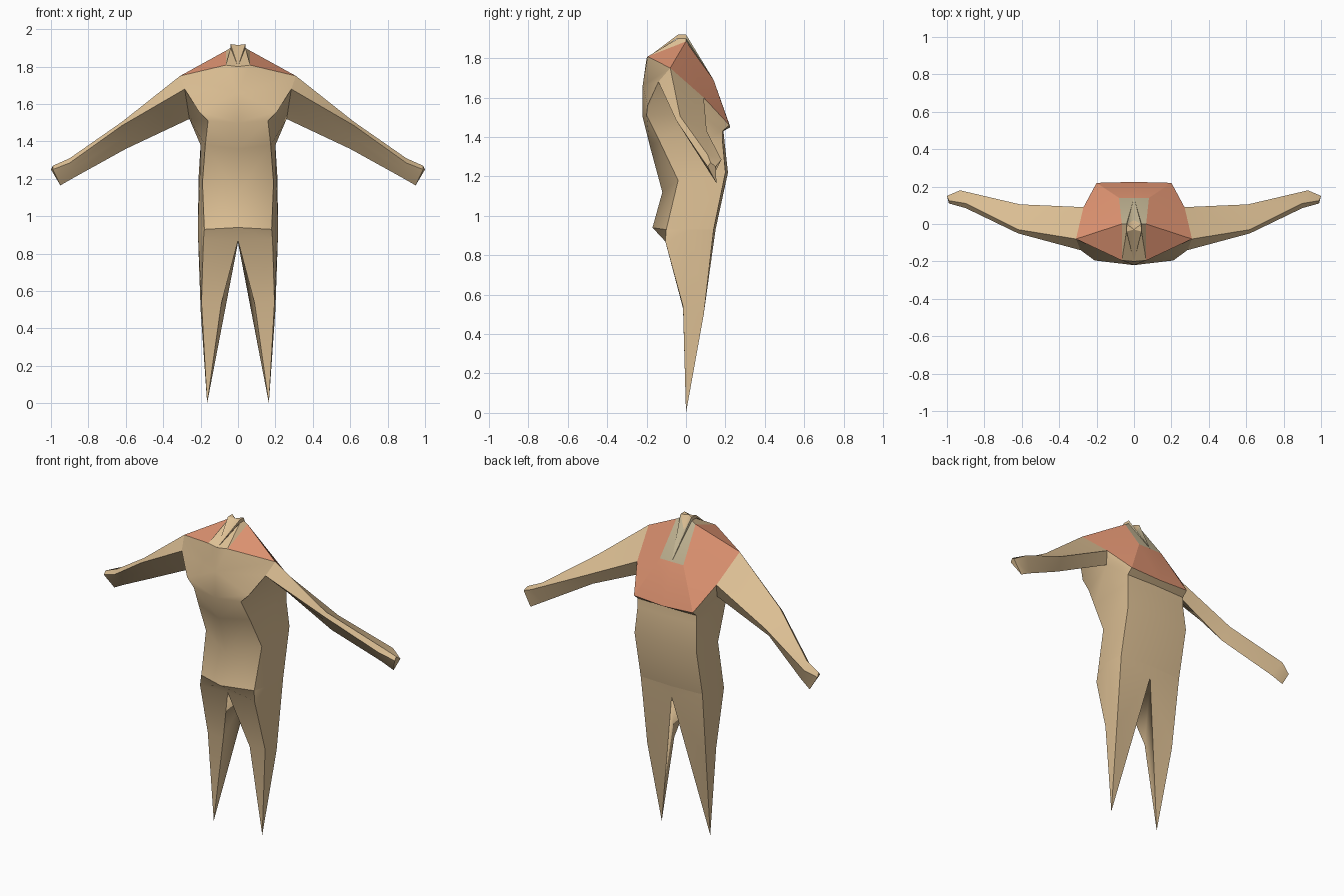
import bpy, bmesh, math

if "Cube" in bpy.data.objects:
    bpy.data.objects.remove(bpy.data.objects["Cube"])


def material(name, colour):
    m = bpy.data.materials.new(name)
    m.diffuse_color = (*colour, 1)
    m.use_nodes = True
    m.node_tree.nodes["Principled BSDF"].inputs["Base Color"].default_value = m.diffuse_color
    return m


TAN = material("tan cloth", (0.73, 0.53, 0.30))
SALMON = material("salmon cloth", (0.75, 0.30, 0.17))
GREY = material("grey tan lining", (0.55, 0.47, 0.30))


def build(name, points, faces, angle=35, accents=None):
    """Half part from named points, mirrored across x = 0."""
    bm = bmesh.new()
    v = {k: bm.verts.new(p) for k, p in points.items()}
    for f in faces:
        keys = f.split()
        face = bm.faces.new([v[k] for k in keys])
        face.material_index = (accents or {}).get(f, 0)
    bmesh.ops.recalc_face_normals(bm, faces=bm.faces)
    me = bpy.data.meshes.new(name)
    bm.to_mesh(me)
    bm.free()
    for m in (TAN, SALMON, GREY):
        me.materials.append(m)
    me.shade_smooth()
    me.set_sharp_from_angle(angle=math.radians(angle))
    ob = bpy.data.objects.new(name, me)
    bpy.context.collection.objects.link(ob)
    mod = ob.modifiers.new("mirror", 'MIRROR')
    mod.merge_threshold = 0.002
    return ob


# points shared between neighbouring parts
hem_mid, hem_edge = (0, -.17, .94), (.18, -.10, .93)
hem_side, hem_back, hem_back_mid = (.215, .03, .93), (.21, .14, .93), (0, .15, .93)
arm_top, arm_front = (.31, -.08, 1.75), (.285, -.14, 1.68)
arm_low, arm_back = (.26, .07, 1.52), (.27, .09, 1.60)
neck_front, neck_edge = (0, -.2, 1.80), (.065, -.195, 1.808)
cape, cape_mid = (.20, .22, 1.46), (0, .225, 1.45)

# torso: rings from hem to chest, columns run front centre to back centre
rings = [
    [hem_mid, hem_edge, hem_side, hem_back, hem_back_mid],
    [(0, -.12, 1.12), (.19, -.04, 1.18), (.205, .08, 1.20), (.21, .20, 1.22), (0, .213, 1.22)],
    [(0, -.185, 1.36), (.175, -.135, 1.38), (.20, .07, 1.38), (.20, .185, 1.38), (0, .195, 1.38)],
    [(0, -.22, 1.5), (.16, -.20, 1.51), arm_low, (.20, .185, 1.43), (0, .19, 1.43)],
]
pts = {f"{r}{c}": p for r, ring in enumerate(rings) for c, p in enumerate(ring)}
faces = [f"{r}{c} {r}{c+1} {r+1}{c+1} {r+1}{c}" for r in range(3) for c in range(4)]
pts.update(ch=(0, -.22, 1.66), bust=(.21, -.195, 1.56), af=arm_front, at=arm_top,
           ab=arm_back, nf=neck_front, ne=neck_edge, cp=cape, cm=cape_mid)
faces += ["30 31 bust ch", "ch bust af", "31 32 af bust", "ch af at ne", "ch ne nf",
          "32 33 cp ab", "33 34 cm cp"]
build("jacket_torso", pts, faces, 40)

# trouser legs tapering to points
build("trouser_leg", dict(
    H=hem_mid, A=hem_edge, S=hem_side, B=hem_back, M=hem_back_mid,
    C=(0, -.10, .87), A2=(.185, -.105, .87), D=(0, .14, .86),
    K=(.195, -.015, .54), I=(.09, -.015, .53), Q=(.20, .09, .50), T=(.165, 0, 0)),
    ["H A A2 C", "A2 K I C", "A S A2", "S K A2", "S Q K", "S B Q", "B M D", "B D Q",
     "D T Q", "K I T", "K Q T", "I C D", "I D T"], 35)

# yoke over the shoulders, with the collar strip down the middle
salmon = ["ne nt at", "nt at ab sb", "sb ab cp", "sb cp cm sm"]
strip = ["nt sb sm g"]
build("shoulder_yoke", dict(
    nf=neck_front, ne=neck_edge, nt=(.065, 0, 1.885), at=arm_top, ab=arm_back,
    cp=cape, cm=cape_mid, sb=(.08, .14, 1.69), sm=(0, .14, 1.69),
    g=(.04, .0, 1.90), ft=(.04, -.04, 1.90)),
    salmon + strip + ["ne nt g ft", "nf ne ft"], 25,
    {**{f: 1 for f in salmon}, **{f: 2 for f in strip}})

# folded collar peak with a narrow groove behind the neck
build("collar", dict(
    nf=neck_front, a=(.04, -.045, 1.90), b=(.04, -.04, 1.92), c=(.038, .0, 1.92),
    d=(.04, .0, 1.90), e=(0, -.03, 1.915), f=(0, .02, 1.84), s=(0, .14, 1.69)),
    ["nf a b", "nf b e", "a d c b", "b c e", "c f e", "c d s", "c s f"], 20,
    {"c d s": 2, "c s f": 2})

# sleeves: five-sided sections from shoulder to cuff
sections = [
    [arm_top, arm_front, (.27, -.03, 1.60), arm_low, arm_back],
    [(.62, -.03, 1.505), (.62, -.05, 1.485), (.60, .00, 1.43), (.60, .05, 1.36), (.61, .105, 1.43)],
    [(.90, .11, 1.31), (.90, .085, 1.285), (.89, .10, 1.25), (.88, .14, 1.205), (.93, .18, 1.285)],
    [(.99, .125, 1.27), (.99, .11, 1.25), (.975, .125, 1.22), (.95, .155, 1.165), (1.0, .15, 1.25)],
]
pts = {f"{r}{c}": p for r, s in enumerate(sections) for c, p in enumerate(s)}
faces = [f"{r}{c} {r}{(c+1) % 5} {r+1}{(c+1) % 5} {r+1}{c}" for r in range(3) for c in range(5)]
faces.append("30 31 32 33 34")
build("sleeve", pts, faces, 30)
